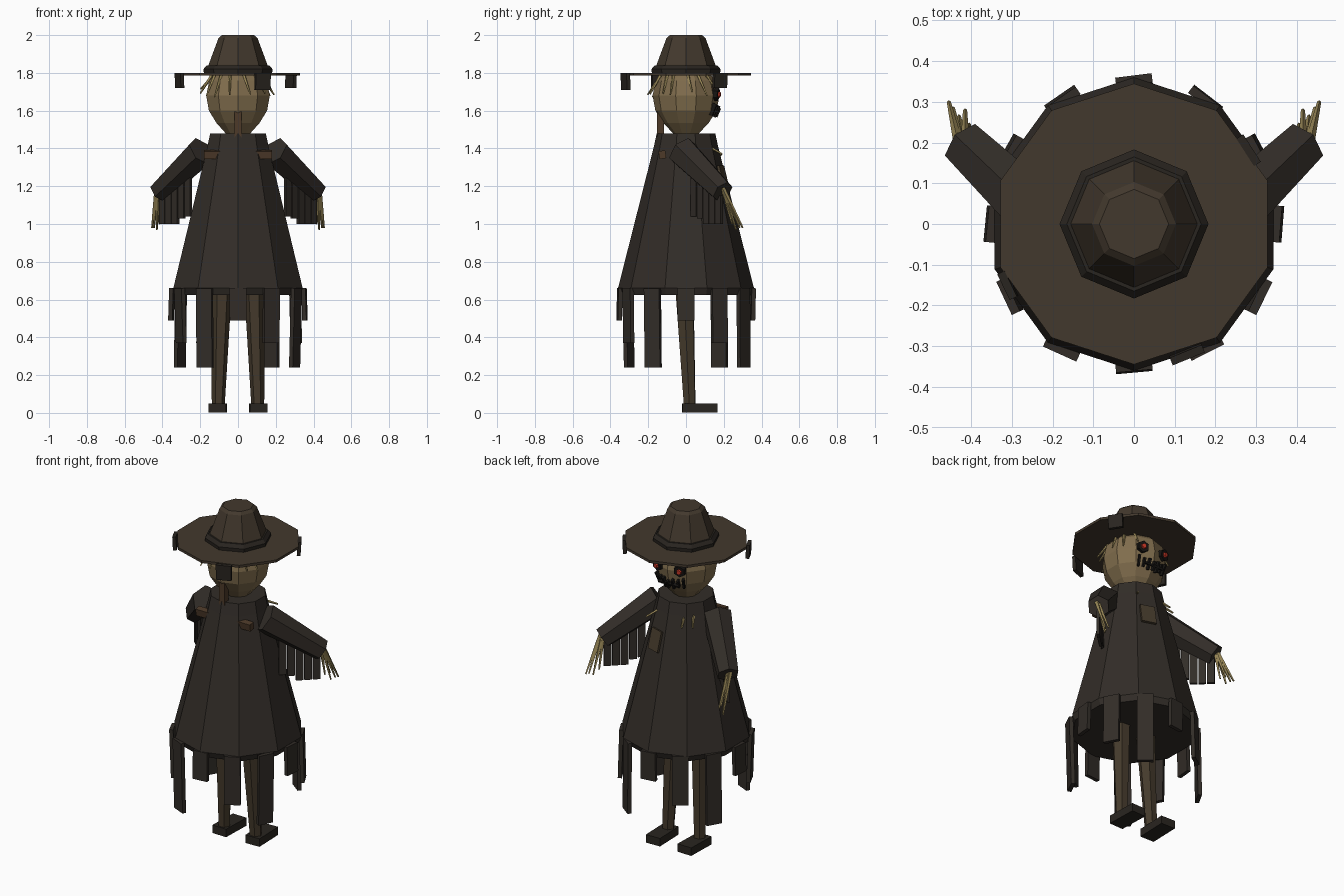
import bpy, bmesh, math, random
from mathutils import Vector, Matrix

if "Cube" in bpy.data.objects:
    bpy.data.objects.remove(bpy.data.objects["Cube"])

random.seed(4)


def mat(name, rgb):
    m = bpy.data.materials.new(name)
    m.diffuse_color = (*rgb, 1)
    m.use_nodes = True
    m.node_tree.nodes["Principled BSDF"].inputs["Base Color"].default_value = m.diffuse_color
    return m


CLOTH = mat("cloth", (0.032, 0.026, 0.021))
FELT = mat("felt", (0.055, 0.040, 0.026))
DARK = mat("dark", (0.022, 0.018, 0.014))
WOOD = mat("wood", (0.060, 0.043, 0.025))
PEG = mat("crossbar_wood", (0.075, 0.042, 0.022))
SACK = mat("sack", (0.22, 0.155, 0.075))
STRAW = mat("straw", (0.30, 0.23, 0.09))
RED = mat("ember", (0.6, 0.04, 0.02))
BLACK = mat("black", (0.008, 0.007, 0.006))


def finish(bm, name, m):
    bmesh.ops.recalc_face_normals(bm, faces=bm.faces)
    me = bpy.data.meshes.new(name)
    bm.to_mesh(me)
    bm.free()
    me.materials.append(m)
    ob = bpy.data.objects.new(name, me)
    bpy.context.collection.objects.link(ob)
    return ob


def lathe(name, profile, sides, m):
    """Faceted solid of revolution from (radius, z), one corner on +y."""
    bm = bmesh.new()
    rings = []
    for r, z in profile:
        rings.append([bm.verts.new((r * math.sin(2 * math.pi * i / sides),
                                    r * math.cos(2 * math.pi * i / sides), z))
                      for i in range(sides)])
    for a, b in zip(rings, rings[1:]):
        for i in range(sides):
            j = (i + 1) % sides
            bm.faces.new((a[i], a[j], b[j], b[i]))
    bm.faces.new(rings[0])
    bm.faces.new(rings[-1])
    return finish(bm, name, m)


def add_rod(bm, a, b, r1, r2, sides):
    a, b = Vector(a), Vector(b)
    d = b - a
    mtx = Matrix.Translation((a + b) / 2) @ d.to_track_quat('Z', 'Y').to_matrix().to_4x4()
    bmesh.ops.create_cone(bm, cap_ends=True, segments=sides, radius1=r1,
                          radius2=r2, depth=d.length, matrix=mtx)


def rods(name, items, m, sides=4):
    bm = bmesh.new()
    for it in items:
        add_rod(bm, *it, sides)
    return finish(bm, name, m)


def boxes(name, items, m):
    """Items: (centre, size, yaw, tilt); tilt swings about the local x axis."""
    bm = bmesh.new()
    for c, s, yaw, tilt in items:
        mtx = (Matrix.Translation(c) @ Matrix.Rotation(yaw, 4, 'Z')
               @ Matrix.Rotation(tilt, 4, 'X') @ Matrix.Diagonal((*s, 1)))
        bmesh.ops.create_cube(bm, size=1, matrix=mtx)
    return finish(bm, name, m)


# Robe and head
lathe("robe", [(0.345, 0.625), (0.36, 0.66), (0.17, 1.41), (0.155, 1.48)], 10, CLOTH)
lathe("sack_head", [(0.05, 1.46), (0.12, 1.535), (0.162, 1.60), (0.177, 1.68),
                    (0.16, 1.76), (0.12, 1.80)], 10, SACK)

# Hat
brim = lathe("hat_brim", [(0.345, 1.785), (0.345, 1.80)], 10, FELT)
lathe("hat_band", [(0.18, 1.795), (0.183, 1.82), (0.165, 1.84)], 8, DARK)
lathe("hat_crown", [(0.16, 1.80), (0.155, 1.845), (0.103, 1.985), (0.085, 2.0)], 8, FELT)
scraps = []
for x, y, w, h in ((0.13, -0.32, 0.085, 0.09), (0.28, 0.18, 0.08, 0.08), (-0.31, -0.15, 0.07, 0.08)):
    scraps.append(((x, y, 1.80 - h / 2), (w, 0.02, h), math.atan2(y, x) + math.pi / 2, 0.05))
boxes("brim_scraps", scraps, DARK)

# Hem rags: short, medium and long in turn
rags = []
for i in range(12):
    a = math.radians(30 * i)
    h = (0.17, 0.29, 0.42)[i % 3]
    rags.append(((0.352 * math.cos(a), 0.352 * math.sin(a), 0.66 - h / 2),
                 (0.09, 0.022, h), a + math.pi / 2 + random.uniform(-0.15, 0.15),
                 random.uniform(-0.04, 0.04)))
boxes("hem_rags", rags, CLOTH)

# Mirrored limbs
for side, s in (("right", 1), ("left", -1)):
    start, end = Vector((s * 0.19, -0.02, 1.385)), Vector((s * 0.415, 0.195, 1.17))
    rods(side + "_sleeve", [(start, end, 0.085, 0.062)], CLOTH, 6)
    hang = []
    for k, t in enumerate((0.35, 0.5, 0.65, 0.8, 0.95)):
        p = start.lerp(end, t)
        low = (1.04, 1.03, 1.0, 1.0, 1.0)[k]
        hang.append(((p.x - s * 0.005, p.y - 0.01, (p.z - 0.03 + low) / 2),
                     (0.042, 0.016, p.z - 0.03 - low), s * math.radians(44), 0))
    boxes(side + "_sleeve_rags", hang, CLOTH)
    fingers = []
    for dx, dy, z in ((-0.01, 0.05, 1.0), (0.015, 0.07, 0.97), (0.03, 0.09, 0.98),
                      (0.04, 0.105, 0.98), (0.0, 0.085, 1.0)):
        fingers.append((end + Vector((s * dx * 0.4, 0, 0.02)),
                        (end.x + s * dx, end.y + dy, z), 0.012, 0.005))
    rods(side + "_straw_hand", fingers, STRAW)
    rods(side + "_leg", [((s * 0.085, -0.01, 0.70), (s * 0.105, 0.02, 0.03), 0.055, 0.034)], WOOD, 6)
    boxes(side + "_foot", [((s * 0.107, 0.072, 0.025), (0.092, 0.185, 0.048), s * 0.03, 0)], DARK)
    # Eyes: dark socket with a red centre
    rods(side + "_eye_socket", [((s * 0.065, 0.13, 1.69), (s * 0.075, 0.172, 1.685), 0.036, 0.034)], BLACK, 6)
    rods(side + "_eye", [((s * 0.072, 0.16, 1.686), (s * 0.077, 0.182, 1.684), 0.019, 0.014)], RED, 6)

# Stitched mouth
stitches = []
for k in range(-3, 4):
    x = k * 0.028
    stitches.append(((x, 0.166 - 0.9 * x * x - 0.006 * abs(k), 1.592 + 0.005 * abs(k)),
                     (0.011, 0.022, 0.05 + 0.015 * (k % 2)), -x * 4, -0.4))
stitches.append(((0, 0.162, 1.595), (0.13, 0.02, 0.012), 0, -0.4))
boxes("mouth_stitches", stitches, BLACK)

# Straw hair poking out beneath the hat
hair = []
for i in range(14):
    a = 2 * math.pi * i / 14 + random.uniform(-0.1, 0.1)
    if math.sin(a) > 0.8:
        continue
    r = random.uniform(0.18, 0.225)
    hair.append(((0.14 * math.cos(a), 0.14 * math.sin(a), 1.785),
                 (r * math.cos(a + 0.1), r * math.sin(a + 0.1), random.uniform(1.67, 1.72)), 0.009, 0.004))
rods("straw_hair", hair, STRAW)

# Supporting cross at the back
boxes("back_post", [((0, -0.135, 1.50), (0.038, 0.038, 0.20), 0, 0)], PEG)
boxes("back_crossbar", [((0, -0.125, 1.367), (0.36, 0.036, 0.042), 0, 0.15)], PEG)

# Chest patch and loose straw
boxes("robe_patch", [((0.065, 0.196, 1.25), (0.085, 0.014, 0.12), -0.31, 0.24)], WOOD)
rods("chest_straw", [((0.08, 0.12, 1.41), (0.13, 0.19, 1.37), 0.008, 0.005),
                     ((-0.08, 0.13, 1.41), (-0.10, 0.185, 1.36), 0.008, 0.005),
                     ((-0.12, 0.10, 1.41), (-0.15, 0.15, 1.36), 0.008, 0.005)], STRAW)
